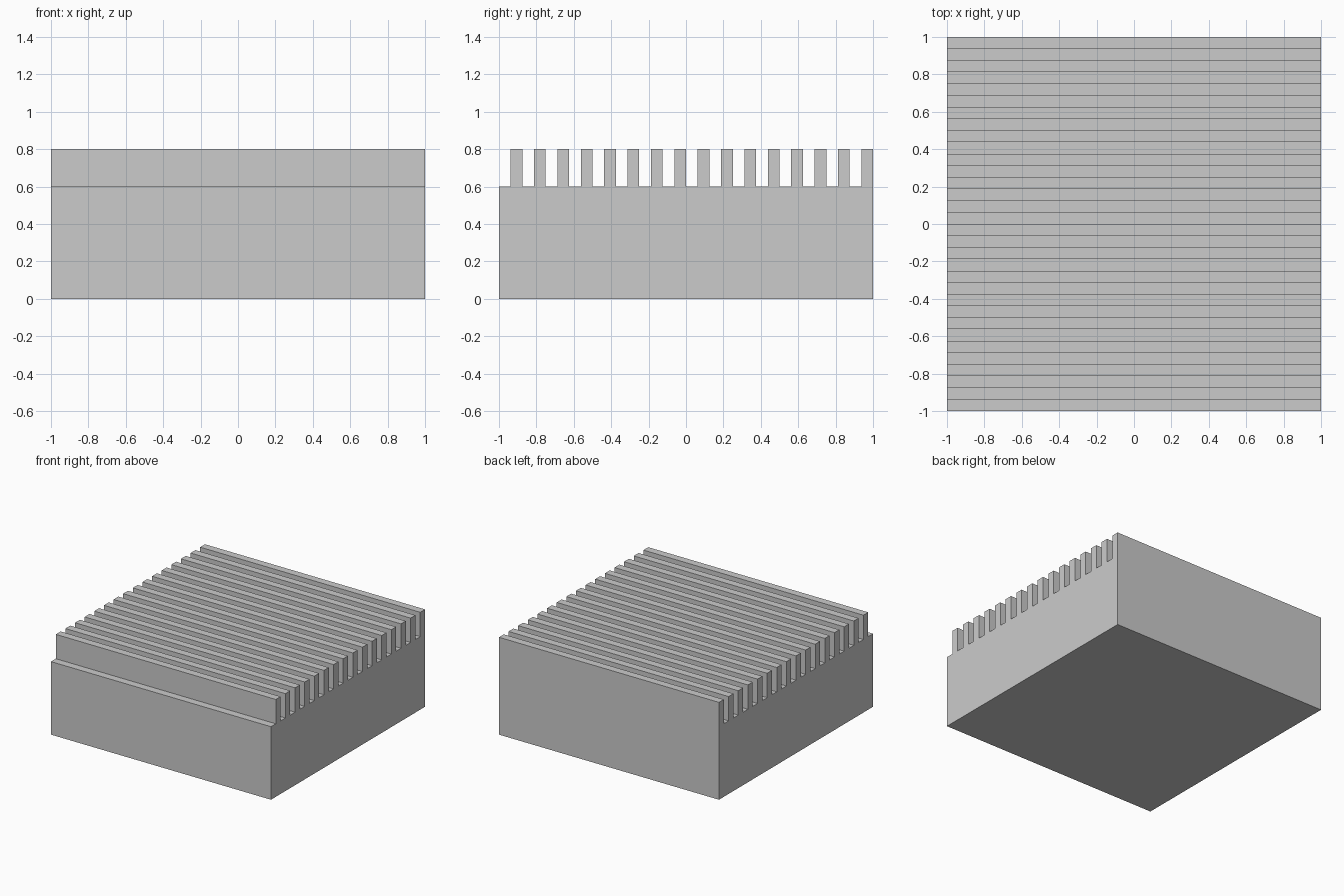
import bpy, bmesh

if "Cube" in bpy.data.objects:
    bpy.data.objects.remove(bpy.data.objects["Cube"])

LENGTH, BASE_H, TOP_H = 2.0, 0.6, 0.8
FINS = 16
PITCH = 2.0 / FINS

# Comb-shaped side profile (y, z): a solid block with evenly spaced ribs,
# each pitch being a gap followed by a rib
profile = [(1, 0), (-1, 0), (-1, BASE_H)]
for i in range(FINS):
    start = -1 + (i + 0.5) * PITCH
    end = -1 + (i + 1) * PITCH
    profile += [(start, BASE_H), (start, TOP_H), (end, TOP_H)]
    if i < FINS - 1:
        profile.append((end, BASE_H))

# Extrude the profile along x
bm = bmesh.new()
side = bm.faces.new([bm.verts.new((-LENGTH / 2, y, z)) for y, z in profile])
ext = bmesh.ops.extrude_face_region(bm, geom=[side], use_keep_orig=True)
moved = [g for g in ext["geom"] if isinstance(g, bmesh.types.BMVert)]
bmesh.ops.translate(bm, verts=moved, vec=(LENGTH, 0, 0))
bmesh.ops.recalc_face_normals(bm, faces=bm.faces)

mesh = bpy.data.meshes.new("ribbed_block")
bm.to_mesh(mesh)
bm.free()
bpy.context.collection.objects.link(bpy.data.objects.new("ribbed_block", mesh))
